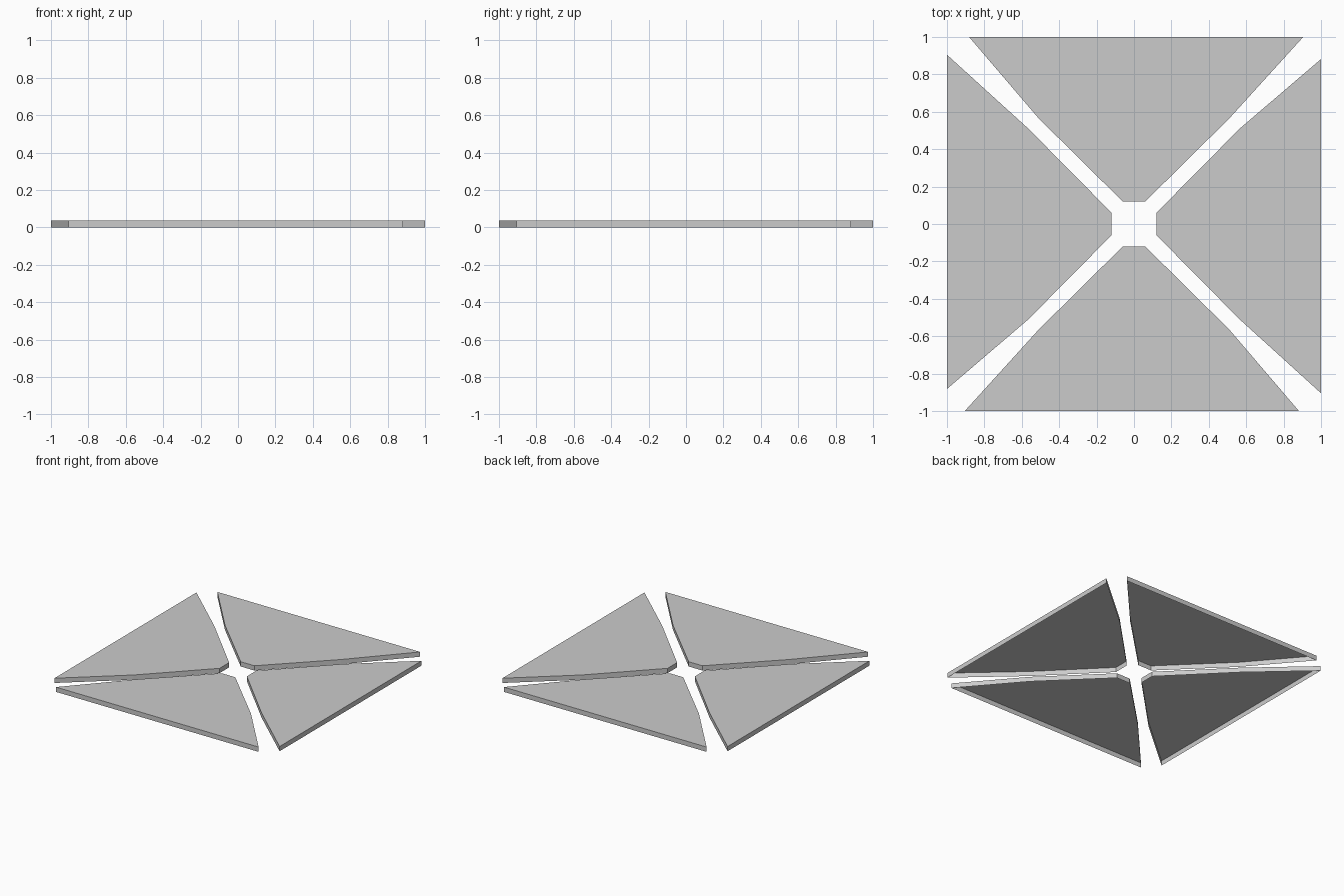
import bpy, bmesh
from math import pi
from mathutils import Matrix

if "Cube" in bpy.data.objects:
    bpy.data.objects.remove(bpy.data.objects["Cube"])

THICKNESS = 0.038
# Outline of the back panel, counter-clockwise seen from above
OUTLINE = [(-0.06, 0.12), (0.06, 0.12), (0.51, 0.565),
           (0.905, 1.0), (-0.882, 1.0), (-0.51, 0.565)]


def make_panel(name, quarter_turns):
    """Top face with a thin rim, open underneath, turned about the centre."""
    bm = bmesh.new()
    low = [bm.verts.new((x, y, 0)) for x, y in OUTLINE]
    top = [bm.verts.new((x, y, THICKNESS)) for x, y in OUTLINE]
    bm.faces.new(top)
    n = len(OUTLINE)
    for i in range(n):
        j = (i + 1) % n
        bm.faces.new((low[i], low[j], top[j], top[i]))
    bmesh.ops.rotate(bm, verts=bm.verts[:], cent=(0, 0, 0),
                     matrix=Matrix.Rotation(quarter_turns * pi / 2, 3, 'Z'))
    mesh = bpy.data.meshes.new(name)
    bm.to_mesh(mesh)
    bm.free()
    bpy.context.collection.objects.link(bpy.data.objects.new(name, mesh))


# Four identical panels around the centre opening
for turns, side in enumerate(("back", "left", "front", "right")):
    make_panel(side + "_panel", turns)
